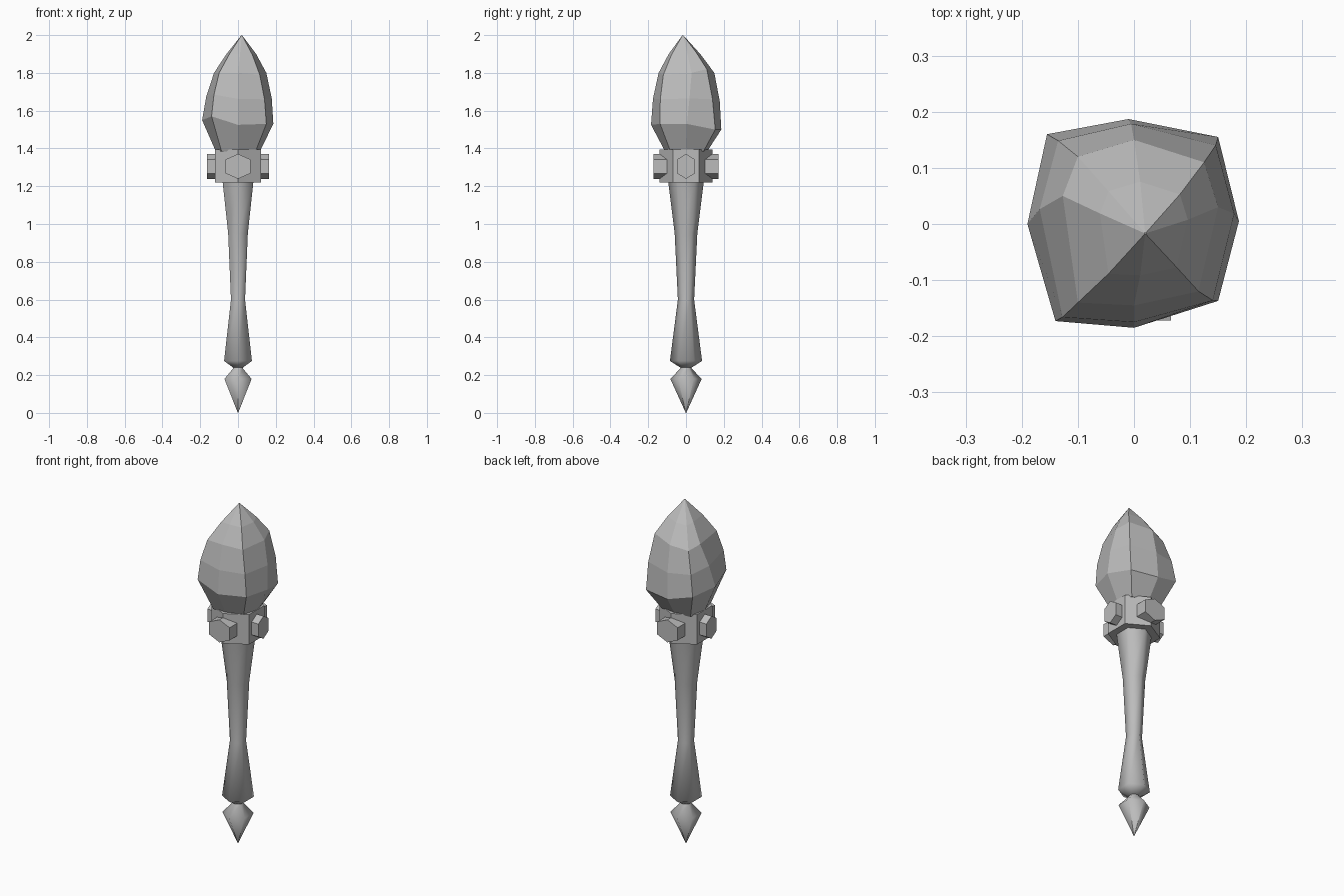
import bpy
from math import sin, cos, pi, radians
from mathutils import Matrix, Vector

cube = bpy.data.objects.get("Cube")
if cube:
    bpy.data.objects.remove(cube, do_unlink=True)

grey = bpy.data.materials.new("plain grey")
grey.use_nodes = True
colour = (0.5, 0.5, 0.5, 1)
grey.diffuse_color = colour
shader = next(n for n in grey.node_tree.nodes if n.type == 'BSDF_PRINCIPLED')
shader.inputs["Base Color"].default_value = colour


def loft(name, rings, matrix=None, smooth=False):
    """Join equal-sized rings of points, listed bottom to top, and cap both ends."""
    count = len(rings[0])
    verts = [tuple(p) for ring in rings for p in ring]
    faces = [tuple(reversed(range(count)))]
    for r in range(len(rings) - 1):
        low, high = r * count, (r + 1) * count
        for i in range(count):
            j = (i + 1) % count
            faces.append((low + i, low + j, high + j, high + i))
    faces.append(tuple(range(len(verts) - count, len(verts))))
    mesh = bpy.data.meshes.new(name)
    mesh.from_pydata(verts, [], faces)
    mesh.materials.append(grey)
    if matrix:
        mesh.transform(matrix)
    obj = bpy.data.objects.new(name, mesh)
    bpy.context.collection.objects.link(obj)
    if smooth:
        bpy.ops.object.select_all(action='DESELECT')
        obj.select_set(True)
        bpy.context.view_layer.objects.active = obj
        bpy.ops.object.shade_smooth_by_angle(angle=radians(65))
    return obj


def hexagon(radius, z):
    """Hexagon with corners toward the front and back."""
    angles = [pi / 2 + k * pi / 3 for k in range(6)]
    return [Vector((radius * cos(a), radius * sin(a), z)) for a in angles]


def turned(name, profile, smooth=True):
    return loft(name, [hexagon(r, z) for r, z in profile], smooth=smooth)


# Tapered grip, pointed pommel and collar
turned("handle", [(.03, .24), (.085, .275), (.043, .6), (.06, .95), (.095, 1.23)])
turned("pommel", [(.001, 0), (.083, .18), (.03, .235), (.03, .25)])
turned("collar", [(.14, 1.22), (.14, 1.395)], smooth=False)

# Hexagonal studs on the four sides of the collar
sides = {"left": (0, .047, .165), "back": (1, .066, .172),
         "right": (2, .047, .165), "front": (3, .066, .172)}
for side, (turn, width, reach) in sides.items():
    half, shoulder = .066, .037
    outline = [(0, -half), (width, -shoulder), (width, shoulder),
               (0, half), (-width, shoulder), (-width, -shoulder)]
    rings = [[(x, u, v) for u, v in outline] for x in (.08, reach)]
    place = Matrix.Translation((0, 0, 1.305)) @ Matrix.Rotation(turn * pi / 2, 4, 'Z')
    loft(side + "_stud", rings, place)

# Rough faceted crystal: a wide belt and a shoulder ring, with rings between
belt = [Vector(p) for p in (
    (.187, .005, 1.53), (.15, .155, 1.5), (-.01, .187, 1.5), (-.155, .16, 1.54),
    (-.19, 0, 1.55), (-.14, -.173, 1.57), (0, -.185, 1.525), (.15, -.137, 1.53))]
shoulder = [Vector(p) for p in (
    (.15, .03, 1.8), (.125, .11, 1.82), (0, .15, 1.8), (-.1, .12, 1.78),
    (-.127, .05, 1.8), (-.1, -.14, 1.8), (0, -.145, 1.8), (.115, -.12, 1.79))]
apex = Vector((.02, -.017, 2))


def between(lower, upper, bulge):
    spread = Vector((bulge, bulge, 1))
    return [a.lerp(b, .5) * spread for a, b in zip(lower, upper)]


base = [Vector((p.x * .62, p.y * .6, 1.385)) for p in belt]
tip = [apex + (p - apex) * .01 for p in shoulder]
tip = [Vector((p.x, p.y, 2)) for p in tip]
loft("crystal", [base, belt, between(belt, shoulder, 1.06), shoulder,
                 between(shoulder, tip, 1.12), tip])
